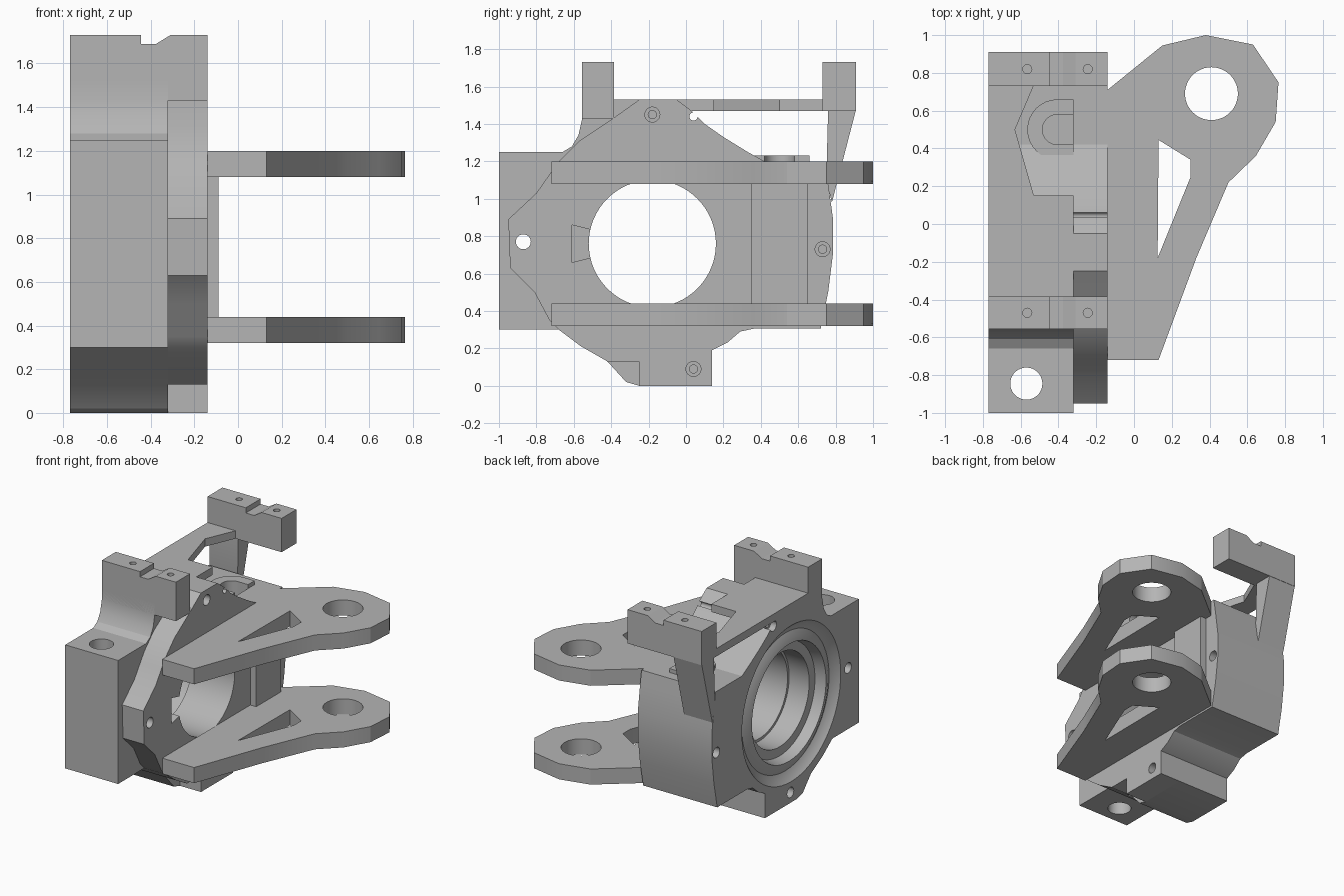
import bpy, bmesh, math
from mathutils import Vector

cube = bpy.data.objects.get("Cube")
if cube:
    bpy.data.objects.remove(cube, do_unlink=True)

grey = bpy.data.materials.new("plain grey")
grey.use_nodes = True
grey.diffuse_color = (0.46, 0.46, 0.46, 1)
grey.node_tree.nodes["Principled BSDF"].inputs["Base Color"].default_value = (0.46, 0.46, 0.46, 1)


def place(axis, a, b, t):
    """Profile point (a, b) at depth t along the axis."""
    return Vector({"x": (t, a, b), "y": (a, t, b), "z": (a, b, t)}[axis])


def finish(name, bm):
    bmesh.ops.recalc_face_normals(bm, faces=bm.faces)
    mesh = bpy.data.meshes.new(name)
    bm.to_mesh(mesh)
    bm.free()
    mesh.materials.append(grey)
    ob = bpy.data.objects.new(name, mesh)
    bpy.context.collection.objects.link(ob)
    return ob


def prism(name, axis, points, lo, hi):
    bm = bmesh.new()
    face = bm.faces.new([bm.verts.new(place(axis, a, b, lo)) for a, b in points])
    ext = bmesh.ops.extrude_face_region(bm, geom=[face])["geom"]
    shift = place(axis, 0, 0, hi - lo)
    bmesh.ops.translate(bm, vec=shift, verts=[v for v in ext if isinstance(v, bmesh.types.BMVert)])
    return finish(name, bm)


def box(name, x, y, z):
    return prism(name, "z", [(x[0], y[0]), (x[1], y[0]), (x[1], y[1]), (x[0], y[1])], *z)


def arc(a, b, r, start=0, end=360, n=48):
    count = n if end - start == 360 else n + 1
    angles = [math.radians(start + (end - start) * i / n) for i in range(count)]
    return [(a + r * math.cos(t), b + r * math.sin(t)) for t in angles]


def rod(axis, a, b, r, lo, hi, n=24):
    return prism("cutter", axis, arc(a, b, r, n=n), lo, hi)


def lathe(name, profile, cy, cz, n=64):
    """Closed solid turned about an x axis from (x, radius) pairs."""
    bm = bmesh.new()
    rings = [[bm.verts.new((x, y, z)) for y, z in arc(cy, cz, r, n=n)] for x, r in profile]
    for p, q in zip(rings, rings[1:]):
        for i in range(n):
            bm.faces.new((p[i], p[(i + 1) % n], q[(i + 1) % n], q[i]))
    bm.faces.new(rings[0])
    bm.faces.new(rings[-1])
    return finish(name, bm)


def boolean(ob, tools, operation="DIFFERENCE"):
    """Bake a boolean for every tool, then drop the tools."""
    for tool in tools:
        tool.hide_render = True
        mod = ob.modifiers.new("cut", "BOOLEAN")
        mod.operation, mod.solver, mod.object = operation, "EXACT", tool
        bpy.context.view_layer.update()
        baked = bpy.data.meshes.new_from_object(ob.evaluated_get(bpy.context.evaluated_depsgraph_get()))
        ob.modifiers.clear()
        ob.data = baked
        bpy.data.objects.remove(tool, do_unlink=True)


CY, CZ = -0.18, 0.76            # bore centre
BACK, MID, FACE = -0.77, -0.32, -0.14   # housing back, flange back, flange face

# Edges shared by the housing and the flange
rear = [(0.14, 0), (0.14, 0.19), (0.22, 0.23), (0.29, 0.29), (0.36, 0.305), (0.72, 0.305),
        (0.76, 0.5), (0.785, 0.7), (0.785, 0.9), (0.76, 1.08), (0.74, 1.2), (0.42, 1.2),
        (0.33, 1.25), (0.2, 1.33), (0.1, 1.4), (0.03, 1.47), (-0.05, 1.53)]

# Main housing with the front clamp block
housing = prism("housing", "x", [(-0.25, 0)] + rear + [
    (-0.555, 1.53), (-0.555, 1.43), (-0.575, 1.34), (-0.61, 1.28), (-0.66, 1.25), (-1, 1.25),
    (-1, 0.3), (-0.68, 0.3), (-0.56, 0.21), (-0.42, 0.13), (-0.32, 0.02)], BACK, MID)
boss = prism("boss", "z", [(MID, 0.34)] + arc(-0.405, 0.5, 0.16, 90, 270, 16)[::-1] + [(MID, 0.66)], 1.1, 1.23)
boolean(housing, [boss], "UNION")
slot = prism("slot", "z", [(-0.3, 0.42)] + arc(-0.405, 0.5, 0.08, 90, 270, 16)[::-1] + [(-0.3, 0.58)], 1.0, 1.3)
bore = lathe("bore", [(-0.9, 0.6), (BACK, 0.6), (-0.74, 0.57), (-0.72, 0.53), (-0.74, 0.49), (-0.75, 0.45),
                      (-0.67, 0.43), (-0.67, 0.36), (-0.5, 0.36), (-0.5, 0.34), (-0.2, 0.34)], CY, CZ)
clamp_hole = rod("z", -0.57, -0.845, 0.085, 0.1, 1.4, 36)
bolts = [rod("x", y, z, 0.04, -0.9, hi) for y, z, hi in
         [(-0.87, 0.77, 0), (-0.17, 0.08, -0.5), (0.73, 0.73, -0.5), (0.04, 1.44, -0.72)]]
boolean(housing, [slot, bore, clamp_hole] + bolts + [rod("x", 0.04, 1.44, 0.022, -0.9, 0)])

# Mounting flange
flange = prism("flange", "x", [(-0.25, 0)] + rear + [
    (-0.25, 1.53), (-0.39, 1.43), (-0.57, 1.31), (-0.68, 1.2), (-0.73, 1.13), (-0.8, 1.03),
    (-0.95, 0.89), (-0.94, 0.63), (-0.81, 0.5), (-0.73, 0.35), (-0.68, 0.3), (-0.56, 0.21),
    (-0.42, 0.13), (-0.25, 0.13)], MID, FACE)
key = prism("keyway", "x", [(-0.61, 0.66), (-0.45, 0.7), (-0.45, 0.82), (-0.61, 0.86)], -0.24, 0)
cuts = [rod("x", CY, CZ, 0.34, -0.5, 0.1, 64), key, rod("x", -0.87, 0.77, 0.04, -0.5, 0)]
for y, z in [(-0.18, 1.45), (0.73, 0.73), (0.04, 0.09)]:
    cuts += [rod("x", y, z, 0.04, -0.2, 0), rod("x", y, z, 0.022, -0.5, 0)]
boolean(flange, cuts + [rod("x", 0.04, 1.44, 0.022, -0.5, 0)])

# Raised web between the arms
box("arm_web", (FACE, -0.09), (0.35, 0.65), (0.4, 1.12))

# Two hinge arms
arm_outline = [(FACE, 0.71), (0.15, 0.945), (0.38, 1), (0.63, 0.95), (0.765, 0.75), (0.75, 0.54),
               (0.645, 0.36), (0.5, 0.22), (0.33, -0.18), (0.13, -0.72), (FACE, -0.72)]
for name, z in (("lower_arm", 0.32), ("upper_arm", 1.08)):
    arm = prism(name, "z", arm_outline, z, z + 0.12)
    window = prism("window", "z", [(0.13, 0.445), (0.3, 0.34), (0.3, 0.25), (0.125, -0.18)], z - 0.1, z + 0.3)
    boolean(arm, [rod("z", 0.41, 0.69, 0.14, z - 0.1, z + 0.3, 48), window])

# Notched top posts with screw holes
for name, y0, y1, z0 in (("front_post", -0.555, -0.385, 1.43), ("rear_post", 0.73, 0.91, 1.47)):
    post = prism(name, "y", [(BACK, z0), (FACE, z0), (FACE, 1.73), (-0.31, 1.73), (-0.375, 1.69),
                             (-0.445, 1.69), (-0.445, 1.73), (BACK, 1.73)], y0, y1)
    boolean(post, [rod("z", x, (y0 + y1) / 2, 0.024, 1.62, 1.8, 16) for x in (-0.565, -0.245)])

# Top bridge with an angled opening
prism("top_bridge", "z", [(BACK, -0.39), (MID, -0.39), (MID, 0.15), (-0.53, 0.15), (-0.63, 0.5),
                          (-0.53, 0.735), (BACK, 0.735)], 1.47, 1.53)

# Tapered strut under the rear post
prism("rear_strut", "x", [(0.76, 1.48), (0.91, 1.48), (0.78, 0.98), (0.75, 1.1)], BACK, -0.53)

for ob in bpy.context.scene.objects:
    if ob.type == "MESH":
        bpy.ops.object.select_all(action="DESELECT")
        ob.select_set(True)
        bpy.context.view_layer.objects.active = ob
        bpy.ops.object.shade_smooth_by_angle(angle=math.radians(25))
